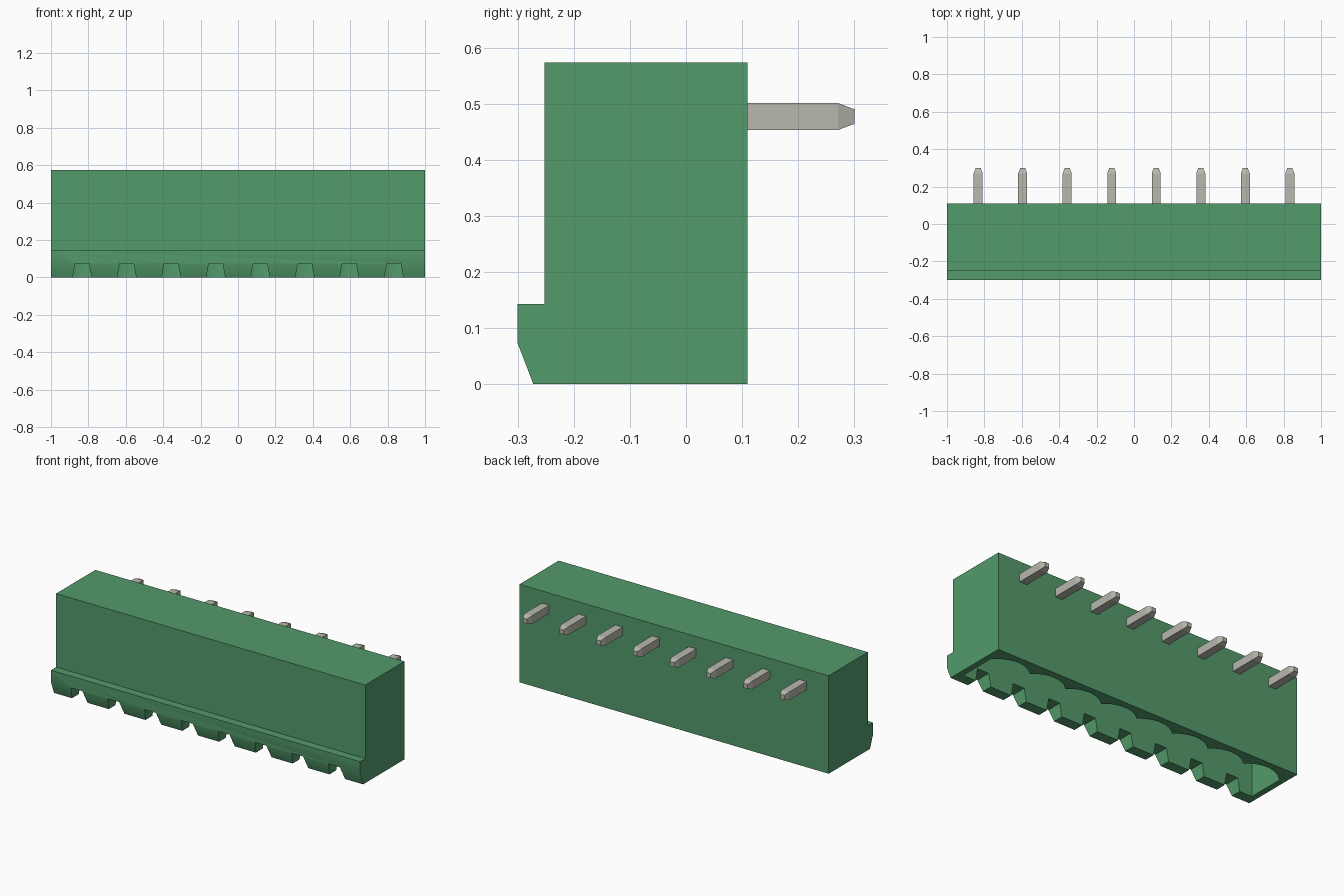
import bpy, bmesh, math
from mathutils import Vector

cube = bpy.data.objects.get("Cube")
if cube:
    bpy.data.objects.remove(cube, do_unlink=True)

COUNT, PITCH = 8, 0.238
CENTRES = [(i - (COUNT - 1) / 2) * PITCH for i in range(COUNT)]


def material(name, color):
    m = bpy.data.materials.new(name)
    m.use_nodes = True
    m.diffuse_color = color
    m.node_tree.nodes["Principled BSDF"].inputs["Base Color"].default_value = color
    return m


green = material("green_plastic", (0.087, 0.328, 0.147, 1))
metal = material("tin_metal", (0.479, 0.479, 0.423, 1))


def prism(bm, points, offset):
    """Add a closed prism from a flat outline."""
    face = bm.faces.new([bm.verts.new(p) for p in points])
    ext = bmesh.ops.extrude_face_region(bm, geom=[face])
    verts = [g for g in ext["geom"] if isinstance(g, bmesh.types.BMVert)]
    bmesh.ops.translate(bm, verts=verts, vec=Vector(offset))


def make(name, bm, mat):
    bmesh.ops.recalc_face_normals(bm, faces=bm.faces)
    mesh = bpy.data.meshes.new(name)
    bm.to_mesh(mesh)
    bm.free()
    mesh.materials.append(mat)
    ob = bpy.data.objects.new(name, mesh)
    bpy.context.collection.objects.link(ob)
    return ob


def activate(ob):
    bpy.ops.object.select_all(action="DESELECT")
    ob.select_set(True)
    bpy.context.view_layer.objects.active = ob


def cut(ob, cutter):
    cutter.hide_render = True
    mod = ob.modifiers.new("cut", "BOOLEAN")
    mod.operation, mod.solver, mod.object = "DIFFERENCE", "EXACT", cutter
    activate(ob)
    bpy.ops.object.modifier_apply(modifier=mod.name)
    bpy.data.objects.remove(cutter, do_unlink=True)


# Housing with a chamfered lip along the front bottom edge
bm = bmesh.new()
side = [(0.11, 0), (0.11, 0.573), (-0.252, 0.573), (-0.252, 0.143),
        (-0.3, 0.143), (-0.3, 0.073), (-0.272, 0)]
prism(bm, [(-1, y, z) for y, z in side], (2, 0, 0))
housing = make("housing", bm, green)

# Socket cavity, open below, with one scallop per contact in the back wall
ROOF, INNER, FRONT, BACK, SAG = 0.43, 0.965, -0.21, 0.02, 0.05
half = PITCH / 2
radius = (half ** 2 + SAG ** 2) / (2 * SAG)
outline = [(-INNER, FRONT), (INNER, FRONT), (INNER, BACK)]
for cx in reversed(CENTRES):
    for k in range(12):
        dx = half * (1 - k / 6)
        outline.append((cx + dx, BACK + SAG - radius + math.sqrt(radius ** 2 - dx ** 2)))
outline += [(CENTRES[0] - half, BACK), (-INNER, BACK)]
bm = bmesh.new()
prism(bm, [(x, y, -0.05) for x, y in outline], (0, 0, ROOF + 0.05))
cut(housing, make("cavity_cutter", bm, green))

# Tapered keying slots through the front wall
bm = bmesh.new()
for cx in CENTRES:
    slot = [(-0.055, -0.025), (0.055, -0.025), (0.037, 0.075), (-0.037, 0.075)]
    prism(bm, [(cx + x, -0.35, z) for x, z in slot], (0, 0.2, 0))
cut(housing, make("slot_cutter", bm, green))
activate(housing)
bpy.ops.object.shade_smooth_by_angle(angle=math.radians(25))


def pin(name, base, tip):
    """Square pin with a blunt pyramid point."""
    base, tip = Vector(base), Vector(tip)
    axis = (tip - base).normalized()
    u = Vector((1, 0, 0))
    v = axis.cross(u)
    bm = bmesh.new()
    rings = []
    for centre, r in ((base, 0.024), (tip - axis * 0.029, 0.024), (tip, 0.013)):
        rings.append([bm.verts.new(centre + u * a * r + v * b * r)
                      for a, b in ((-1, -1), (1, -1), (1, 1), (-1, 1))])
    for low, high in zip(rings, rings[1:]):
        for i in range(4):
            j = (i + 1) % 4
            bm.faces.new((low[i], low[j], high[j], high[i]))
    bm.faces.new(rings[0])
    bm.faces.new(rings[-1])
    return make(name, bm, metal)


# Solder pins out of the back and contact pins inside the socket
for i, cx in enumerate(CENTRES, 1):
    pin(f"solder_pin_{i}", (cx, 0.09, 0.477), (cx, 0.3, 0.477))
    pin(f"contact_pin_{i}", (cx, -0.08, ROOF + 0.02), (cx, -0.08, 0.15))
